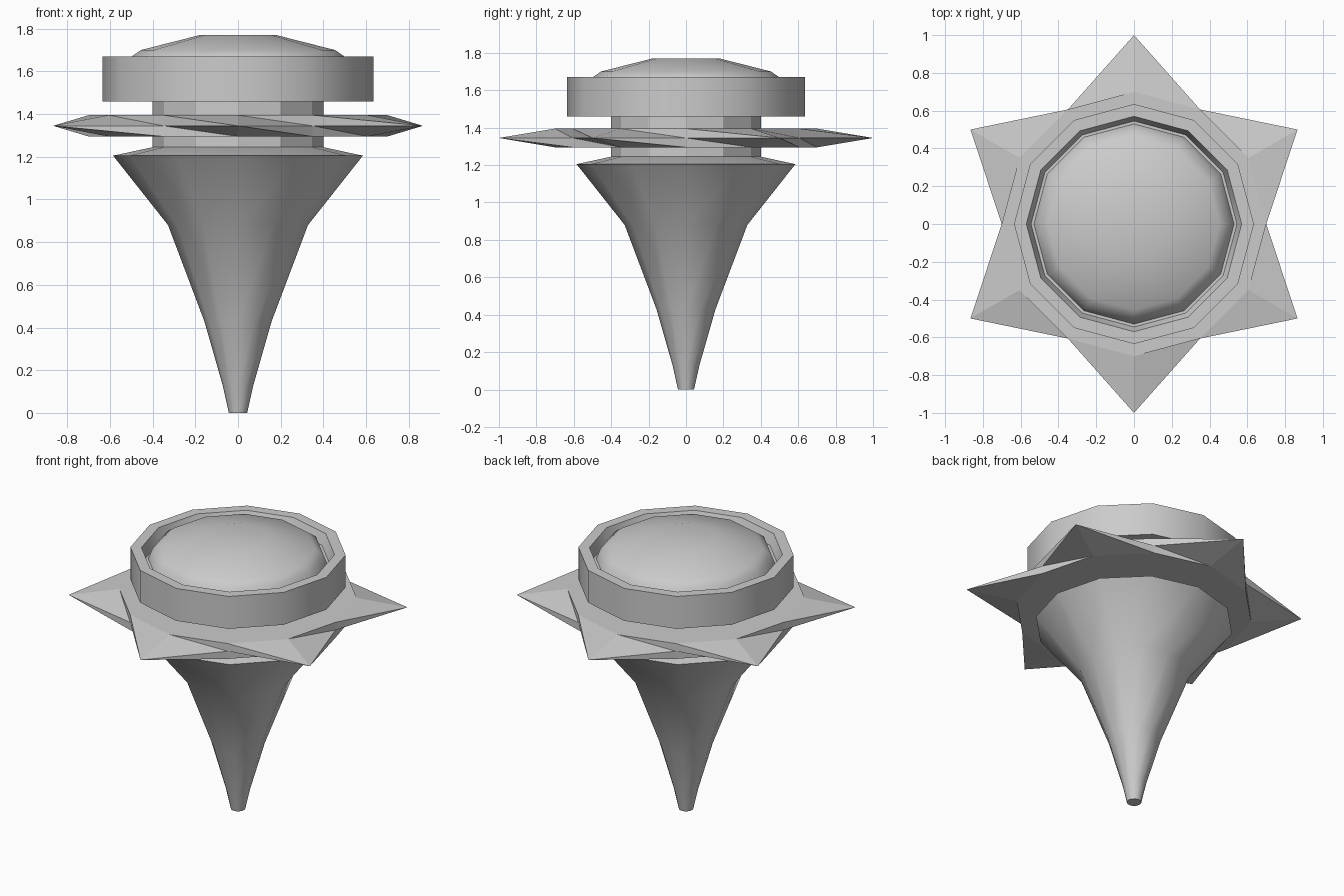
import bpy, bmesh
from math import sin, cos, tau, radians

if "Cube" in bpy.data.objects:
    bpy.data.objects.remove(bpy.data.objects["Cube"])

N = 12


def finish(name, bm, smooth):
    bmesh.ops.remove_doubles(bm, verts=bm.verts, dist=1e-5)
    bmesh.ops.recalc_face_normals(bm, faces=bm.faces)
    me = bpy.data.meshes.new(name)
    bm.to_mesh(me)
    bm.free()
    ob = bpy.data.objects.new(name, me)
    bpy.context.collection.objects.link(ob)
    if smooth:
        bpy.ops.object.select_all(action='DESELECT')
        ob.select_set(True)
        bpy.context.view_layer.objects.active = ob
        bpy.ops.object.shade_smooth_by_angle(angle=radians(35))
    return ob


def ring(bm, radii, z):
    return [bm.verts.new((radii[i % len(radii)] * cos(tau * i / N),
                          radii[i % len(radii)] * sin(tau * i / N), z)) for i in range(N)]


def lathe(name, profile, smooth=True):
    """Twelve-sided turned solid, capped at both profile ends."""
    bm = bmesh.new()
    rings = [ring(bm, [r], z) for r, z in profile]
    for a, b in zip(rings, rings[1:]):
        for i in range(N):
            j = (i + 1) % N
            bm.faces.new((a[i], a[j], b[j], b[i]))
    bm.faces.new(rings[0][::-1])
    bm.faces.new(rings[-1])
    return finish(name, bm, smooth)


# tapered spike with flared shoulder
lathe("spike", [(0.043, 0), (0.072, 0.13), (0.158, 0.43), (0.328, 0.88),
                (0.585, 1.205), (0.4, 1.245)])

# faceted neck
lathe("neck", [(0.4, 1.245), (0.4, 1.46)], smooth=False)

# cap rim with groove and shallow dome
lathe("cap", [(0.4, 1.46), (0.635, 1.46), (0.635, 1.67), (0.57, 1.67), (0.545, 1.6),
              (0.53, 1.6), (0.505, 1.665), (0.455, 1.70), (0.18, 1.77)])

# six-pointed star collar: flat plates top and bottom, pointed mid ring
bm = bmesh.new()
low = ring(bm, [0.7], 1.295)
mid = ring(bm, [0.7, 1.0], 1.345)
top = ring(bm, [0.7], 1.395)
for i in range(N):
    j = (i + 1) % N
    bm.faces.new((mid[i], mid[j], top[i]))
    bm.faces.new((mid[j], top[j], top[i]))
    bm.faces.new((mid[i], low[j], mid[j]))
    bm.faces.new((mid[i], low[i], low[j]))
bm.faces.new(low[::-1])
bm.faces.new(top)
finish("star_collar", bm, smooth=False)
